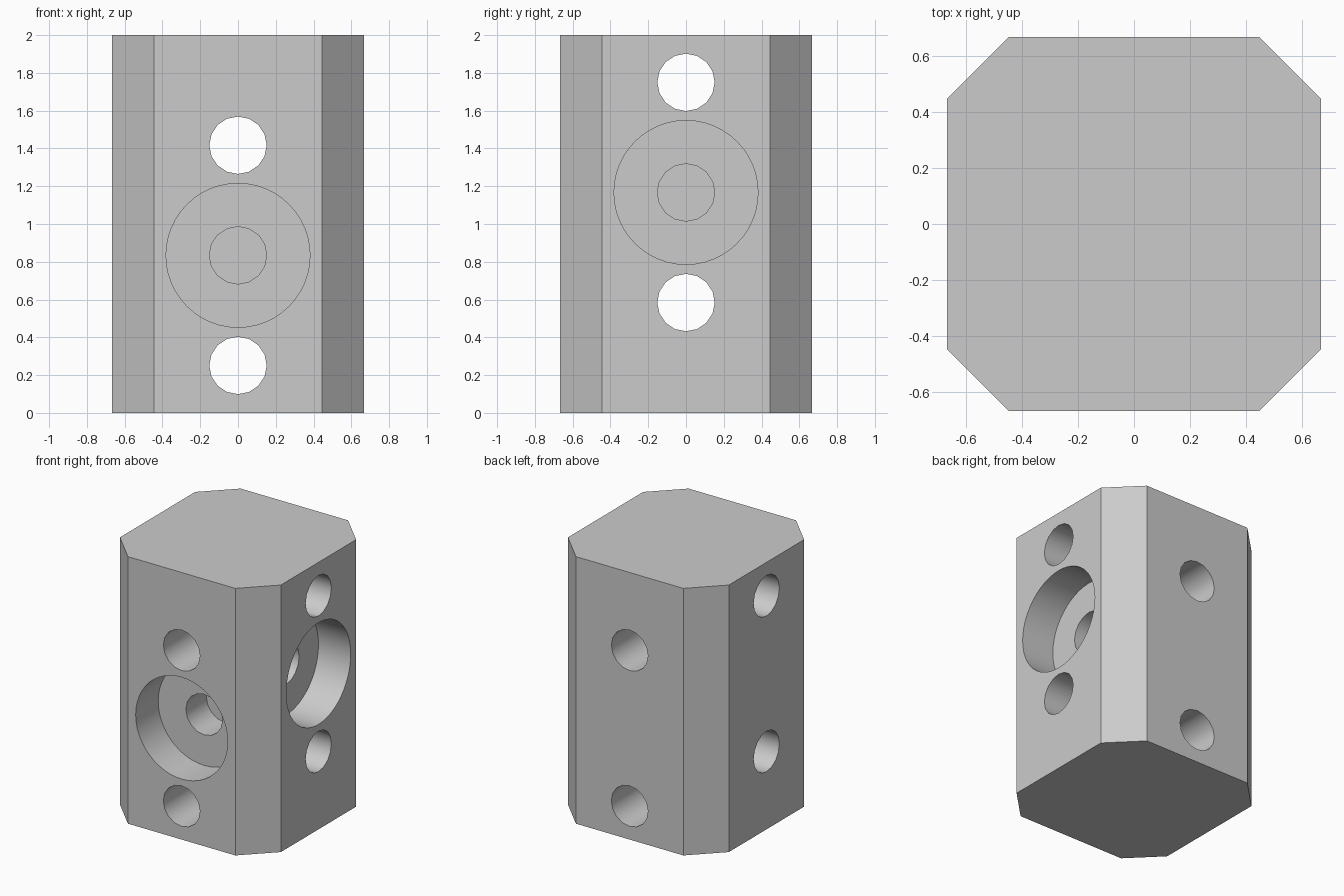
import bpy
import bmesh
from math import pi, radians
from mathutils import Matrix, Vector

if "Cube" in bpy.data.objects:
    bpy.data.objects.remove(bpy.data.objects["Cube"])

HALF, FLAT, HEIGHT = 0.667, 0.445, 2.0   # block half width, half flat, height
HOLE_R, BORE_R = 0.152, 0.381            # drilled hole and counterbore radii
BORE_DEPTH, PILOT_DEPTH = 0.267, 0.51    # depths below the face
SPACING = 0.583                          # hole distance from the counterbore

grey = bpy.data.materials.new("plain grey")
grey.use_nodes = True
colour = (0.6, 0.6, 0.6, 1.0)
grey.diffuse_color = colour
grey.node_tree.nodes["Principled BSDF"].inputs["Base Color"].default_value = colour


def add_object(name, bm):
    mesh = bpy.data.meshes.new(name)
    bm.to_mesh(mesh)
    bm.free()
    mesh.materials.append(grey)
    obj = bpy.data.objects.new(name, mesh)
    bpy.context.collection.objects.link(obj)
    return obj


# Chamfered square block
bm = bmesh.new()
outline = []
for sx, sy in ((1, 1), (-1, 1), (-1, -1), (1, -1)):
    corner = [(sx * HALF, sy * FLAT), (sx * FLAT, sy * HALF)]
    outline += corner if sx * sy > 0 else corner[::-1]
base = bm.faces.new([bm.verts.new((x, y, 0)) for x, y in outline])
top = bmesh.ops.extrude_face_region(bm, geom=[base])["geom"]
bmesh.ops.translate(bm, vec=(0, 0, HEIGHT),
                    verts=[v for v in top if isinstance(v, bmesh.types.BMVert)])
bmesh.ops.recalc_face_normals(bm, faces=bm.faces)
block = add_object("drilled_block", bm)
bpy.context.view_layer.objects.active = block
block.select_set(True)


def drill(direction, z, radius, depth, sides):
    """Cut a round hole inward from the face that looks along direction."""
    out = Vector(direction)
    near, far = HALF + 0.1, HALF - depth
    centre = out * (near + far) / 2 + Vector((0, 0, z))
    turn = out.to_track_quat('Z', 'Y').to_matrix().to_4x4()
    bm = bmesh.new()
    bmesh.ops.create_cone(bm, cap_ends=True, segments=sides, radius1=radius,
                          radius2=radius, depth=near - far,
                          matrix=Matrix.Translation(centre) @ turn)
    cutter = add_object("hole_cutter", bm)
    cutter.hide_render = True
    mod = block.modifiers.new("hole", 'BOOLEAN')
    mod.operation, mod.solver, mod.object = 'DIFFERENCE', 'EXACT', cutter
    bpy.ops.object.modifier_apply(modifier=mod.name)
    bpy.data.objects.remove(cutter)


# Each drilled face: a stepped blind bore between two through holes
for direction, z in (((0, -1, 0), 0.834), ((1, 0, 0), 1.167)):
    drill(direction, z, BORE_R, BORE_DEPTH, 48)
    drill(direction, z, HOLE_R, PILOT_DEPTH, 16)
    for offset in (-SPACING, SPACING):
        drill(direction, z + offset, HOLE_R, 2 * HALF + 0.1, 16)

bpy.ops.object.shade_smooth_by_angle(angle=radians(30))
